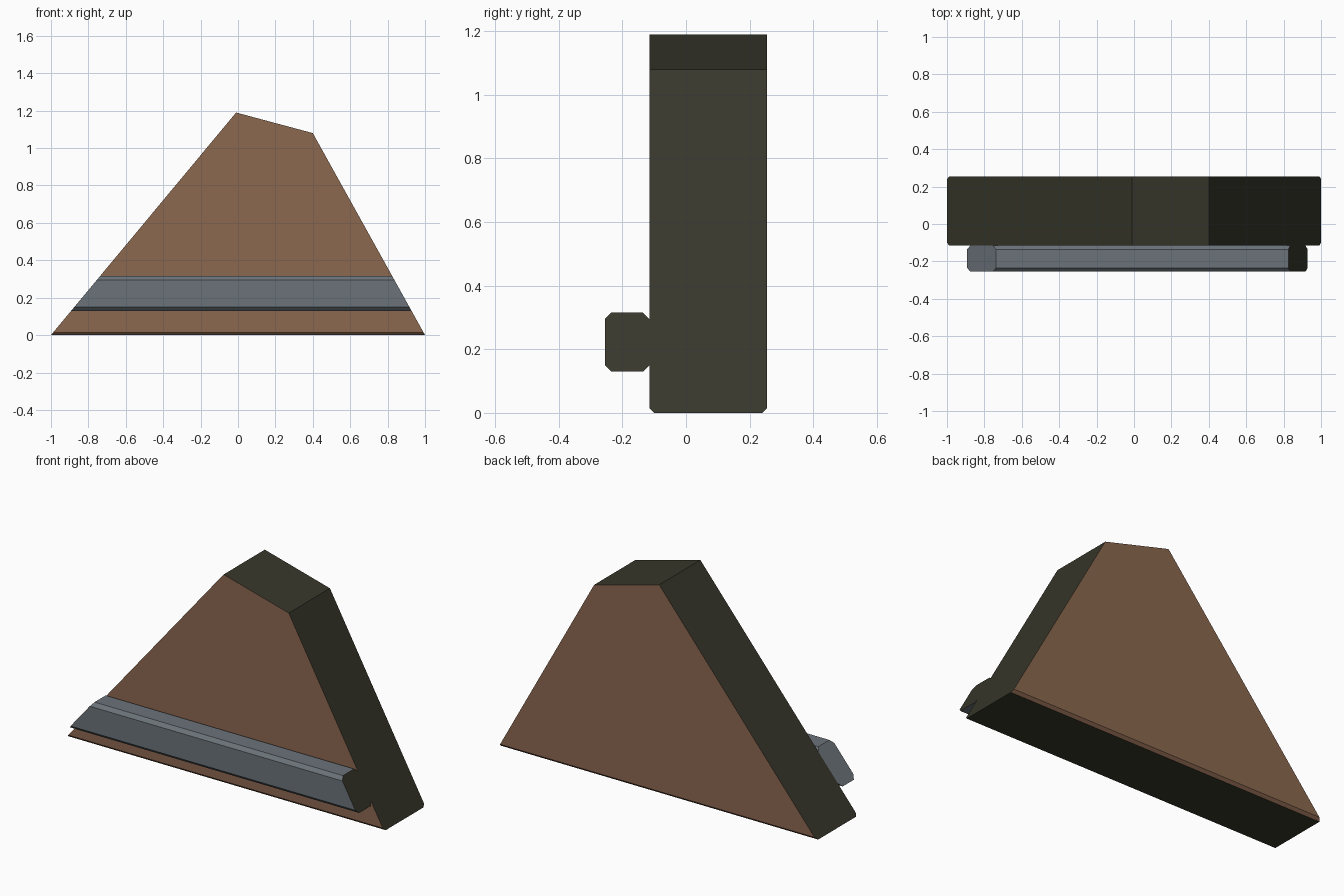
import bpy

cube = bpy.data.objects.get("Cube")
if cube:
    bpy.data.objects.remove(cube, do_unlink=True)


def make_material(name, color):
    mat = bpy.data.materials.new(name)
    mat.use_nodes = True
    mat.diffuse_color = (*color, 1)
    bsdf = mat.node_tree.nodes["Principled BSDF"]
    bsdf.inputs["Base Color"].default_value = (*color, 1)
    return mat


brown = make_material("brown", (0.26, 0.138, 0.08))
olive = make_material("dark olive", (0.038, 0.038, 0.024))
grey = make_material("slate grey", (0.147, 0.171, 0.191))

# Peak corners of the slab; both sides slope down from these to x = -1 and x = 1
LEFT_X, LEFT_Z = -0.01, 1.19
RIGHT_X, RIGHT_Z = 0.4, 1.08


def sweep(name, profile, materials, pick):
    """Sweep a (y, z) profile between the two sloping sides."""
    n = len(profile)
    low = [(-1 + (LEFT_X + 1) * z / LEFT_Z, y, z) for y, z in profile]
    high = []
    for y, z in profile:
        z = min(z, RIGHT_Z)
        high.append((1 + (RIGHT_X - 1) * z / RIGHT_Z, y, z))
    faces = [(i, (i + 1) % n, (i + 1) % n + n, i + n) for i in range(n)]
    faces += [tuple(reversed(range(n))), tuple(range(n, 2 * n))]
    mesh = bpy.data.meshes.new(name)
    mesh.from_pydata(low + high, [], faces)
    for mat in materials:
        mesh.materials.append(mat)
    for face in mesh.polygons:
        face.material_index = pick(face.normal)
    obj = bpy.data.objects.new(name, mesh)
    bpy.context.collection.objects.link(obj)
    return obj


# Slab: chamfered along the bottom, brown faces and dark edges
front, back, c = -0.115, 0.255, 0.015
slab = [(front + c, 0), (back - c, 0), (back, c), (back, LEFT_Z),
        (front, LEFT_Z), (front, c)]
sweep("slab", slab, [brown, olive], lambda n: 0 if abs(n.y) > 0.5 else 1)

# Crossbar: eight-sided section with a dark right end
y0, y1, z0, z1, c = -0.255, -0.115, 0.13, 0.315, 0.02
bar = [(y0 + c, z0), (y1 - c, z0), (y1, z0 + c), (y1, z1 - c),
       (y1 - c, z1), (y0 + c, z1), (y0, z1 - c), (y0, z0 + c)]
sweep("crossbar", bar, [grey, olive], lambda n: 1 if n.x > 0.5 else 0)
